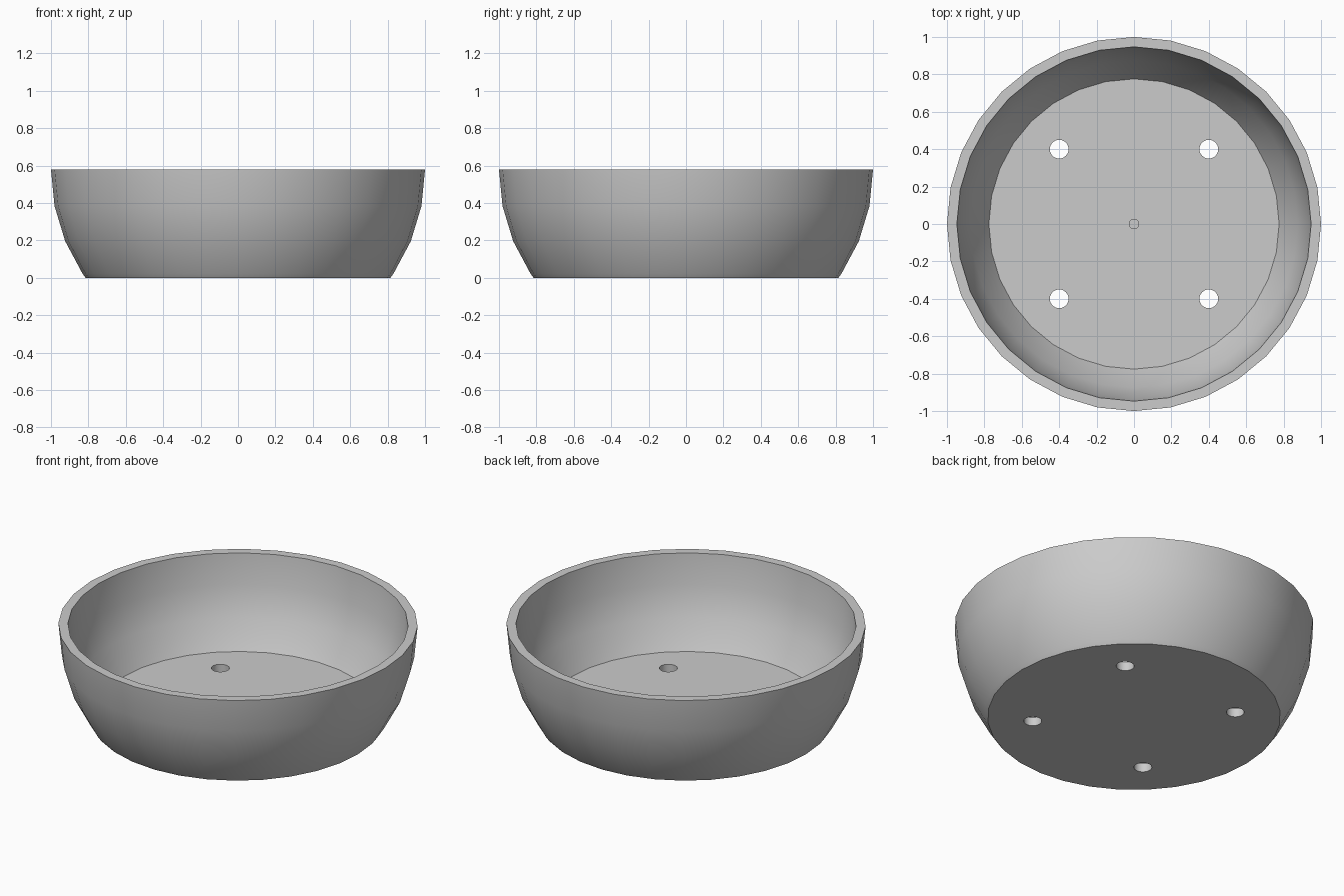
import bpy, bmesh, math
from mathutils import Matrix

if "Cube" in bpy.data.objects:
    bpy.data.objects.remove(bpy.data.objects["Cube"], do_unlink=True)

SEGMENTS = 32
HEIGHT = 0.578
FLOOR = 0.052
RING_STEP = math.radians(11.25)

grey = bpy.data.materials.new("plain grey")
grey.use_nodes = True
colour = (0.6, 0.6, 0.6, 1)
grey.diffuse_color = colour
grey.node_tree.nodes["Principled BSDF"].inputs["Base Color"].default_value = colour


def make_object(name, bm):
    bmesh.ops.recalc_face_normals(bm, faces=bm.faces)
    mesh = bpy.data.meshes.new(name)
    bm.to_mesh(mesh)
    bm.free()
    mesh.materials.append(grey)
    obj = bpy.data.objects.new(name, mesh)
    bpy.context.collection.objects.link(obj)
    return obj


def sphere_rings(radius, count):
    """Radius and height of the latitude rings below the equator, lowest first."""
    return [(radius * math.cos(i * RING_STEP), HEIGHT - radius * math.sin(i * RING_STEP))
            for i in reversed(range(count))]


# Bowl: outer wall upward, over the flat rim, inner wall down to the floor
profile = [(0.815, 0)] + sphere_rings(1.0, 4)
profile += sphere_rings(0.947, 3)[::-1] + [(0.776, FLOOR)]

bm = bmesh.new()
rings = []
for r, z in profile:
    rings.append([bm.verts.new((r * math.cos(a), r * math.sin(a), z))
                  for a in (math.tau * i / SEGMENTS for i in range(SEGMENTS))])
for low, high in zip(rings, rings[1:]):
    for i in range(SEGMENTS):
        j = (i + 1) % SEGMENTS
        bm.faces.new((low[i], low[j], high[j], high[i]))
bm.faces.new(rings[0])
bm.faces.new(rings[-1])
bowl = make_object("bowl", bm)

# Cutters: four drain holes through the floor and a shallow centre dimple
bm = bmesh.new()
for x, y, z, r, depth in [(sx * 0.4, sy * 0.4, 0.03, 0.05, 0.2)
                          for sx in (-1, 1) for sy in (-1, 1)] + [(0, 0, FLOOR, 0.025, 0.05)]:
    bmesh.ops.create_cone(bm, cap_ends=True, segments=SEGMENTS, radius1=r, radius2=r,
                          depth=depth, matrix=Matrix.Translation((x, y, z)))
cutter = make_object("hole_cutter", bm)
cutter.hide_render = True

cut = bowl.modifiers.new("holes", 'BOOLEAN')
cut.operation = 'DIFFERENCE'
cut.solver = 'EXACT'
cut.object = cutter
bpy.ops.object.select_all(action='DESELECT')
bpy.context.view_layer.objects.active = bowl
bowl.select_set(True)
bpy.ops.object.modifier_apply(modifier=cut.name)
bpy.data.objects.remove(cutter, do_unlink=True)

# Smooth walls, crisp rim, floor and hole edges
bpy.ops.object.shade_smooth_by_angle(angle=math.radians(30))
